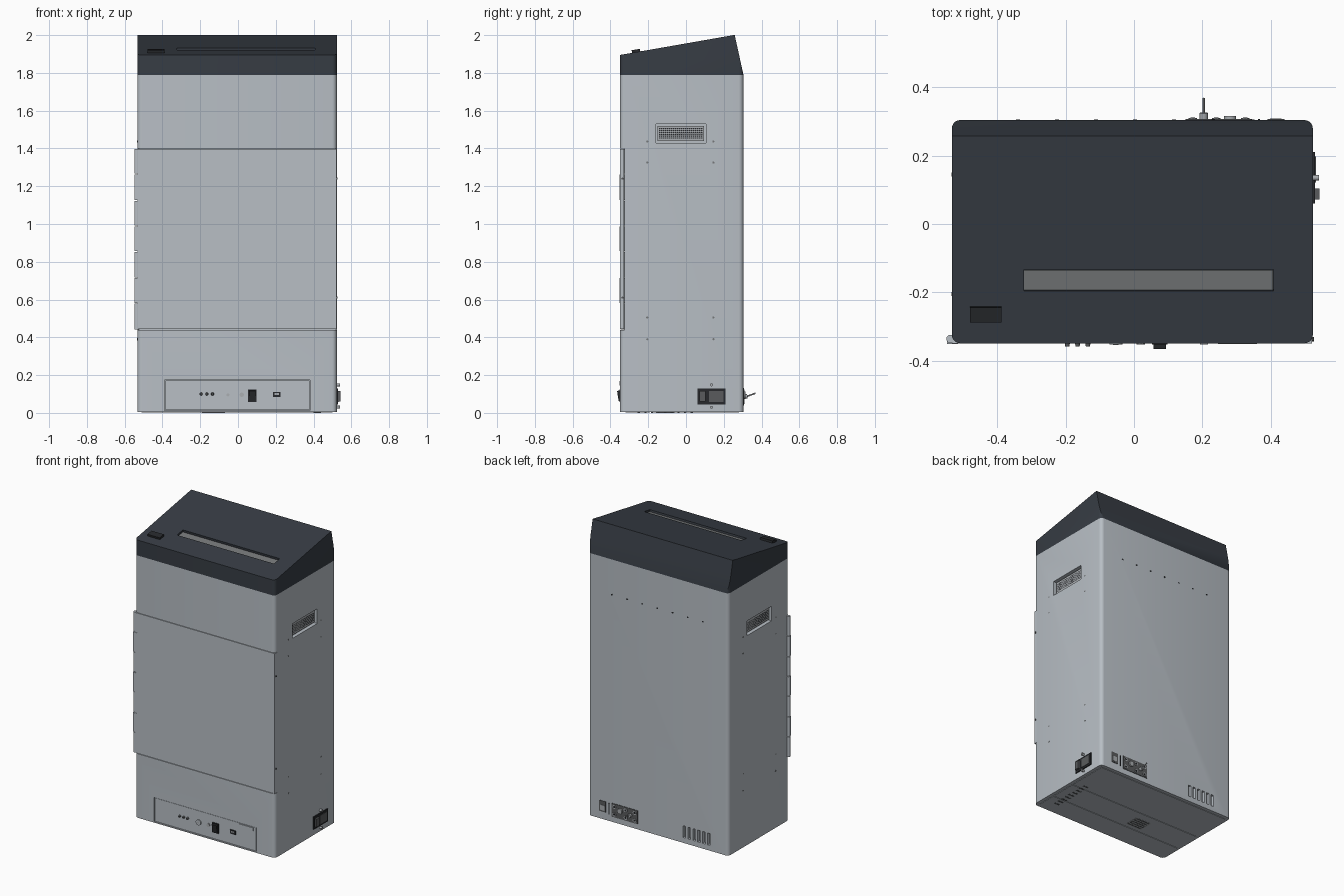
import bpy, bmesh, math
from mathutils import Vector, Matrix

if "Cube" in bpy.data.objects:
    bpy.data.objects.remove(bpy.data.objects["Cube"], do_unlink=True)


def material(name, r, g, b):
    m = bpy.data.materials.new(name)
    m.use_nodes = True
    m.diffuse_color = (r, g, b, 1)
    m.node_tree.nodes["Principled BSDF"].inputs["Base Color"].default_value = (r, g, b, 1)
    return m


GREY = material("cabinet grey", 0.48, 0.52, 0.56)
CHARCOAL = material("lid charcoal", 0.038, 0.046, 0.058)
BLACK = material("black plastic", 0.02, 0.022, 0.025)
SLOT = material("slot grey", 0.18, 0.19, 0.195)
STEEL = material("steel", 0.4, 0.42, 0.44)
PORT = material("port plate grey", 0.1, 0.105, 0.11)

X0, X1, Y0, Y1 = -0.533, 0.523, -0.349, 0.304
LID_Z = 1.79
TILT = math.atan(0.175)


def finish(bm, name, mat, smooth=False):
    bmesh.ops.recalc_face_normals(bm, faces=bm.faces)
    me = bpy.data.meshes.new(name)
    bm.to_mesh(me)
    bm.free()
    ob = bpy.data.objects.new(name, me)
    bpy.context.collection.objects.link(ob)
    me.materials.append(mat)
    if smooth:
        soften(ob)
    return ob


def soften(ob):
    bpy.ops.object.select_all(action="DESELECT")
    ob.select_set(True)
    bpy.context.view_layer.objects.active = ob
    bpy.ops.object.shade_smooth_by_angle(angle=math.radians(35))


def box(name, x, y, z, mat, tilt=0.0):
    """Box from (low, high) ranges, optionally tilted about its own x axis."""
    bm = bmesh.new()
    mid = Vector([(a + b) / 2 for a, b in (x, y, z)])
    size = [b - a for a, b in (x, y, z)]
    m = Matrix.Translation(mid) @ Matrix.Rotation(tilt, 4, "X") @ Matrix.Diagonal((*size, 1))
    bmesh.ops.create_cube(bm, size=1, matrix=m)
    return finish(bm, name, mat)


def rod(name, start, end, r, mat, sides=16, r2=None):
    a, b = Vector(start), Vector(end)
    rot = Vector((0, 0, 1)).rotation_difference(b - a).to_matrix().to_4x4()
    bm = bmesh.new()
    bmesh.ops.create_cone(bm, cap_ends=True, segments=sides, radius1=r, radius2=r2 or r,
                          depth=(b - a).length, matrix=Matrix.Translation((a + b) / 2) @ rot)
    return finish(bm, name, mat, True)


def rounded_prism(z0, z1, radius=0.025, steps=5):
    bm = bmesh.new()
    verts = []
    corners = ((X1, Y1, -1, -1), (X0, Y1, 1, -1), (X0, Y0, 1, 1), (X1, Y0, -1, 1))
    for i, (x, y, sx, sy) in enumerate(corners):
        for k in range(steps + 1):
            t = (i + k / steps) * math.pi / 2
            verts.append(bm.verts.new((x + sx * radius + radius * math.cos(t),
                                       y + sy * radius + radius * math.sin(t), z0)))
    base = bm.faces.new(verts)
    top = bmesh.ops.extrude_face_region(bm, geom=[base])
    bmesh.ops.translate(bm, vec=(0, 0, z1 - z0),
                        verts=[g for g in top["geom"] if isinstance(g, bmesh.types.BMVert)])
    bmesh.ops.recalc_face_normals(bm, faces=bm.faces)
    return bm


def carve(target, *cutter):
    cut = box("cutter", *cutter)
    mod = target.modifiers.new("cut", "BOOLEAN")
    mod.operation, mod.solver, mod.object = "DIFFERENCE", "EXACT", cut
    bpy.context.view_layer.objects.active = target
    bpy.ops.object.modifier_apply(modifier=mod.name)
    bpy.data.objects.remove(cut, do_unlink=True)


# Cabinet with door recess, control recess, side vents and rear slots
cabinet = finish(rounded_prism(0.004, LID_Z), "cabinet", GREY)
carve(cabinet, (-0.6, 0.6), (-0.4, -0.325), (0.44, 1.4), GREY)
carve(cabinet, (-0.388, 0.382), (-0.4, -0.335), (0.012, 0.175), GREY)
for x in (X0, X1):
    carve(cabinet, (x - 0.025, x + 0.025), (-0.16, 0.105), (1.43, 1.53), GREY)
for i in range(6):
    x = -0.2 - i * 0.037
    carve(cabinet, (x - 0.01, x + 0.01), (Y1 - 0.02, 0.4), (0.04, 0.12), GREY)
soften(cabinet)

# Sloped lid
bm = rounded_prism(LID_Z, 2.2)
for point, normal in (((0, Y0, 1.895), (0, -0.175, 1)),
                      ((0, Y1, LID_Z), (0, 0.21, 0.046))):
    bmesh.ops.bisect_plane(bm, geom=bm.verts[:] + bm.edges[:] + bm.faces[:],
                           plane_co=point, plane_no=normal, clear_outer=True)
    bmesh.ops.holes_fill(bm, edges=[e for e in bm.edges if e.is_boundary], sides=0)
lid = finish(bm, "lid", CHARCOAL)


def lid_height(y):
    return 1.895 + (y - Y0) * 0.175


slot_z = lid_height(-0.164)
carve(lid, (-0.322, 0.408), (-0.196, -0.133), (slot_z - 0.02, slot_z + 0.02), CHARCOAL, TILT)
soften(lid)
box("slot_floor", (-0.321, 0.407), (-0.195, -0.134), (slot_z - 0.021, slot_z - 0.013), SLOT, TILT)
button_z = lid_height(-0.264)
box("lid_button", (-0.48, -0.388), (-0.286, -0.242), (button_z - 0.01, button_z + 0.014), BLACK, TILT)

# Door, hinge barrel and knuckles
box("door", (-0.533, 0.521), (Y0, -0.327), (0.443, 1.397), GREY)
edges = (0.44, 0.58, 0.715, 0.855, 0.99, 1.125, 1.265, 1.4)
for i, (low, high) in enumerate(zip(edges, edges[1:])):
    rod("hinge_barrel", (-0.537, -0.336, low + 0.002), (-0.537, -0.336, high - 0.002), 0.012, GREY)
    if i % 2:
        box("hinge_knuckle", (-0.547, -0.515), (Y0 - 0.002, -0.336), (low + 0.002, high - 0.002), GREY)
for z in (0.61, 1.24):
    rod("door_screw", (0.52, -0.337, z), (0.527, -0.337, z), 0.006, PORT, 10)

# Front control panel
box("control_panel", (-0.385, 0.379), (-0.346, -0.333), (0.014, 0.172), GREY)
for x in (-0.195, -0.165, -0.135):
    rod("indicator_lamp", (x, -0.34, 0.1), (x, -0.358, 0.1), 0.009, PORT, 16, 0.006)
rod("round_socket", (-0.053, -0.34, 0.095), (-0.053, -0.353, 0.095), 0.019, GREY, 20)
rod("round_socket_hole", (-0.053, -0.35, 0.095), (-0.053, -0.354, 0.095), 0.008, STEEL, 16)
rod("key_knob", (0.02, -0.34, 0.096), (0.02, -0.352, 0.096), 0.012, STEEL, 8)
box("power_switch_frame", (0.052, 0.098), (-0.353, -0.34), (0.058, 0.124), BLACK)
box("power_switch_rocker", (0.057, 0.093), (-0.361, -0.345), (0.064, 0.118), BLACK, 0.15)
box("data_port", (0.184, 0.226), (-0.35, -0.34), (0.083, 0.111), BLACK)
box("data_port_tongue", (0.193, 0.217), (-0.352, -0.345), (0.095, 0.104), STEEL)
box("panel_latch", (0.245, 0.36), (-0.351, -0.34), (0.146, 0.168), GREY)

# Side vents with perforated grilles, and side screws
for s, x in ((1, X1), (-1, X0)):
    def span(a, b):
        return tuple(sorted((x + s * a, x + s * b)))
    box("vent_grille", span(-0.025, -0.014), (-0.15, 0.095), (1.44, 1.52), STEEL)
    bm = bmesh.new()
    for col in range(22):
        for row in range(6):
            spot = Vector((x - s * 0.013, -0.139 + col * 0.0106, 1.455 + row * 0.01))
            bmesh.ops.create_circle(bm, cap_ends=True, segments=6, radius=0.0042,
                                    matrix=Matrix.Translation(spot) @ Matrix.Rotation(s * math.pi / 2, 4, "Y"))
    finish(bm, "vent_holes", BLACK)
    for y in (-0.205, 0.145):
        for z in (0.39, 0.505, 1.325, 1.437):
            rod("side_screw", (x - s * 0.004, y, z), (x + s * 0.001, y, z), 0.006, SLOT, 8)

# Mains inlet on the left side
box("inlet_body", (0.515, 0.53), (0.06, 0.21), (0.045, 0.13), BLACK)
box("inlet_rocker", (0.525, 0.543), (0.072, 0.104), (0.06, 0.115), PORT)
box("inlet_socket", (0.529, 0.533), (0.122, 0.198), (0.058, 0.117), PORT)
for z in (0.03, 0.148):
    rod("inlet_screw", (0.515, 0.135, z), (0.541, 0.135, z), 0.008, STEEL, 12)

# Rear ports
box("rear_socket", (0.39, 0.44), (0.3, 0.307), (0.055, 0.128), PORT)
box("rear_socket_opening", (0.398, 0.432), (0.303, 0.309), (0.065, 0.1), STEEL)
box("rear_marker", (0.362, 0.368), (0.3, 0.307), (0.05, 0.125), BLACK)
box("rear_port_plate", (0.15, 0.345), (0.3, 0.307), (0.04, 0.132), PORT)
for x in (0.172, 0.24, 0.325):
    for z in (0.06, 0.112):
        rod("rear_port", (x, 0.303, z), (x, 0.31, z), 0.013, STEEL, 10)
        rod("rear_port_hole", (x, 0.305, z), (x, 0.311, z), 0.007, BLACK, 10)
rod("rear_button", (0.281, 0.3, 0.095), (0.281, 0.316, 0.095), 0.018, STEEL)
rod("toggle_base", (0.204, 0.3, 0.085), (0.204, 0.325, 0.088), 0.012, STEEL, 12)
rod("toggle_lever", (0.204, 0.32, 0.087), (0.204, 0.368, 0.104), 0.004, STEEL, 10)
for i in range(7):
    x = 0.346 - i * 0.1143
    rod("rear_hole", (x, 0.3, 1.55), (x, Y1 + 0.001, 1.55), 0.006, BLACK, 10)

# Underside plates, vent and slots
for low, high in ((-0.32, -0.19), (-0.186, -0.004), (0.0, 0.28)):
    box("base_plate", (-0.51, 0.5), (low, high), (0.001, 0.006), GREY)
box("base_vent", (-0.19, -0.07), (-0.16, -0.06), (0.0005, 0.005), STEEL)
for i in range(5):
    y = -0.15 + i * 0.02
    box("base_vent_slit", (-0.183, -0.077), (y - 0.005, y + 0.005), (0, 0.004), PORT)
for i in range(9):
    y = -0.25 + i * 0.035
    box("base_slot", (0.4, 0.44), (y - 0.006, y + 0.006), (0, 0.004), PORT)
